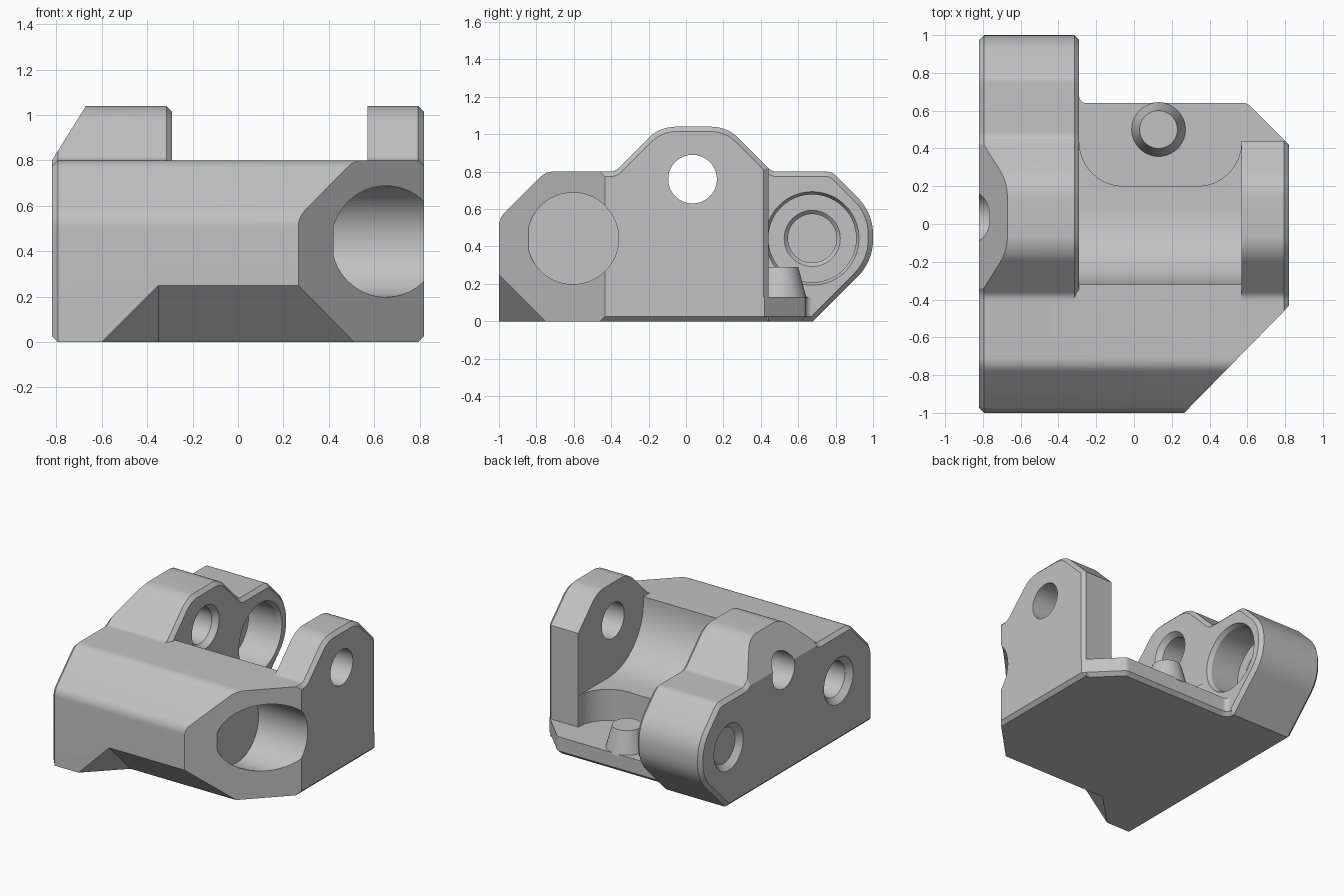
import bpy, bmesh, math
from mathutils import Vector, Matrix

cube = bpy.data.objects.get("Cube")
if cube:
    bpy.data.objects.remove(cube, do_unlink=True)

grey = bpy.data.materials.new("plain_grey")
grey.use_nodes = True
grey.diffuse_color = (0.54, 0.54, 0.54, 1)
grey.node_tree.nodes["Principled BSDF"].inputs["Base Color"].default_value = (0.54, 0.54, 0.54, 1)


def finish(bm, name):
    bmesh.ops.recalc_face_normals(bm, faces=bm.faces)
    mesh = bpy.data.meshes.new(name)
    bm.to_mesh(mesh)
    bm.free()
    mesh.materials.append(grey)
    ob = bpy.data.objects.new(name, mesh)
    bpy.context.collection.objects.link(ob)
    return ob


def rounded(points, steps=8):
    """Outline from (u, v, corner radius) entries."""
    out = []
    for i, (u, v, r) in enumerate(points):
        p = Vector((u, v))
        if not r:
            out.append(p)
            continue
        d1 = (Vector(points[i - 1][:2]) - p).normalized()
        d2 = (Vector(points[(i + 1) % len(points)][:2]) - p).normalized()
        half = d1.angle(d2) / 2
        c = p + (d1 + d2).normalized() * r / math.sin(half)
        a, b = (p + d * r / math.tan(half) - c for d in (d1, d2))
        total = a.angle(b)
        for k in range(steps + 1):
            t = k / steps
            out.append(c + (a * math.sin((1 - t) * total) + b * math.sin(t * total)) / math.sin(total))
    return out


def prism(name, points, lo, hi, axis="x", bevel_ends=()):
    """Extrude an outline along x or z, with chamfered ends."""
    bm = bmesh.new()
    place = (lambda p, w: (w, p.x, p.y)) if axis == "x" else (lambda p, w: (p.x, p.y, w))
    outline = rounded(points)
    rings = [[bm.verts.new(place(p, w)) for p in outline] for w in (lo, hi)]
    for ring in rings:
        bm.faces.new(ring)
    n = len(outline)
    for i in range(n):
        j = (i + 1) % n
        bm.faces.new((rings[0][i], rings[0][j], rings[1][j], rings[1][i]))
    bmesh.ops.recalc_face_normals(bm, faces=bm.faces)
    ends = [set(rings[e]) for e in bevel_ends]
    edges = [e for e in bm.edges if any(set(e.verts) <= s for s in ends)]
    if edges:
        bmesh.ops.bevel(bm, geom=edges, offset=0.026, segments=1, affect="EDGES", clamp_overlap=False)
    return finish(bm, name)


def hull(name, points):
    bm = bmesh.new()
    for p in points:
        bm.verts.new(p)
    bmesh.ops.convex_hull(bm, input=bm.verts)
    return finish(bm, name)


def cone(name, start, end, r0, r1):
    """Round solid between two points, 64 sides."""
    a, b = Vector(start), Vector(end)
    d = b - a
    bm = bmesh.new()
    turn = Vector((0, 0, 1)).rotation_difference(d).to_matrix().to_4x4()
    bmesh.ops.create_cone(bm, cap_ends=True, segments=64, radius1=r0, radius2=r1, depth=d.length,
                          matrix=Matrix.Translation((a + b) / 2) @ turn)
    return finish(bm, name)


def combine(ob, tool, operation):
    mod = ob.modifiers.new(operation.lower(), "BOOLEAN")
    mod.operation, mod.solver, mod.object = operation, "EXACT", tool
    bpy.context.view_layer.objects.active = ob
    bpy.ops.object.modifier_apply(modifier=mod.name)
    bpy.data.objects.remove(tool, do_unlink=True)


# Shared outline of the front and the raised ears, seen from the side
front = [(-1, 0, 0), (-1, 0.55, 0.1), (-0.75, 0.8, 0.1)]
ear = [(-0.38, 0.8, 0.06), (-0.14, 1.04, 0.2), (0.22, 1.04, 0.2)]

# Thick side wall with the rear lug
body = prism("bracket_body", front + ear + [
    (0.46, 0.8, 0.06), (0.78, 0.8, 0.08), (1, 0.58, 0.28), (1, 0.32, 0.28), (0.68, 0, 0)],
    -0.82, -0.29, bevel_ends=(0, 1))

# Thin side wall
arm = prism("arm", front + ear + [(0.44, 0.82, 0), (0.44, 0, 0)], 0.57, 0.82, bevel_ends=(1,))

# Centre block with a scooped rear and rounded pocket corners
centre = prism("centre", front + [
    (-0.32, 0.8, 0), (-0.32, 0.36, 0.4), (0.44, 0.36, 0), (0.44, 0, 0)], -0.5, 0.7)
pocket = prism("pocket", [(-0.29, 0.2, 0.235), (0.57, 0.2, 0.235), (0.57, 0.6, 0), (-0.29, 0.6, 0)],
               0.13, 0.7, "z")
combine(centre, pocket, "DIFFERENCE")

# Rear floor plate
floor = prism("floor", [(-0.6, 0.3, 0), (0.82, 0.3, 0), (0.82, 0.42, 0), (0.6, 0.64, 0.05),
                        (-0.29, 0.64, 0.035), (-0.29, 0.68, 0), (-0.6, 0.68, 0)],
              0, 0.13, "z", bevel_ends=(0,))
for part in (centre, arm, floor):
    combine(body, part, "UNION")

# Sloping cuts: front corner, lower front edge, outer top of the thick wall
corner = prism("corner_cut", [(0.07, -1.2, 0), (1.02, -0.23, 0), (1.2, -1.2, 0)], -0.2, 1.2, "z")
under = hull("under_cut", [(-0.35, -1.1, 0.35), (-0.35, -0.65, -0.1), (-0.8, -1.1, -0.1),
                           (1, -1.1, 0.35), (1, -0.65, -0.1), (1, -1.1, -0.1)])
slope = hull("slope_cut", [(x, y, z) for y in (-0.7, 0.7)
                           for x, z in ((-0.92, 0.64), (-0.57, 1.2), (-0.92, 1.2))])

# Bores along x: (name, y, z, from x, to x, start radius, end radius)
low, high, rear = (-0.605, 0.443), (0.035, 0.76), (0.675, 0.443)
bores = [(low, -1, 1, 0.13, 0.13), (low, 0.42, 1, 0.245, 0.245), (low, -0.83, -0.78, 0.18, 0.13),
         (high, -1, 1, 0.13, 0.13), (high, -0.33, -0.28, 0.13, 0.165),
         (rear, -1, 0, 0.13, 0.13), (rear, -0.55, 0, 0.235, 0.235),
         (rear, -0.32, -0.28, 0.235, 0.255), (rear, -0.83, -0.78, 0.18, 0.13),
         (rear, -0.57, -0.545, 0.13, 0.155)]
cutters = [corner, under, slope]
cutters += [cone("bore", (x0, *c), (x1, *c), r0, r1) for c, x0, x1, r0, r1 in bores]
for cutter in cutters:
    combine(body, cutter, "DIFFERENCE")

# Tapered locating pin on the floor
pin = cone("locating_pin", (0.13, 0.5, 0.12), (0.13, 0.5, 0.29), 0.145, 0.1)

for ob in (body, pin):
    bpy.ops.object.select_all(action="DESELECT")
    ob.select_set(True)
    bpy.context.view_layer.objects.active = ob
    bpy.ops.object.shade_smooth_by_angle(angle=math.radians(25))
